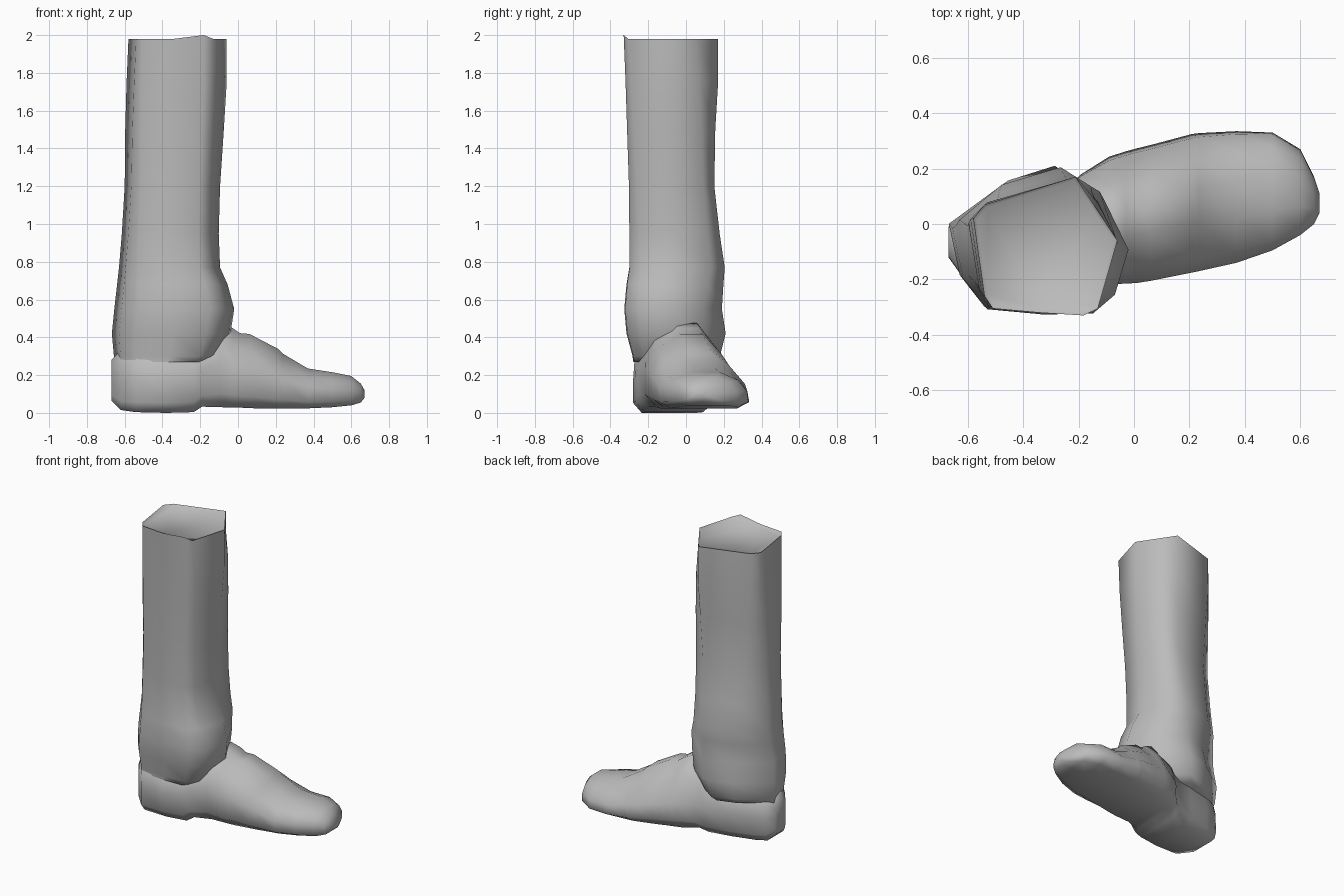
import bpy, bmesh, math

grey = bpy.data.materials.new("boot grey")
grey.diffuse_color = (0.5, 0.5, 0.5, 1)


def loft(name, rings):
    """Skin a list of equal-length point rings and cap both ends."""
    bm = bmesh.new()
    vs = [[bm.verts.new(p) for p in ring] for ring in rings]
    n = len(vs[0])
    for a, b in zip(vs, vs[1:]):
        for i in range(n):
            j = (i + 1) % n
            bm.faces.new((a[i], a[j], b[j], b[i]))
    bm.faces.new(vs[0][::-1])
    bm.faces.new(vs[-1])
    bmesh.ops.recalc_face_normals(bm, faces=bm.faces)
    me = bpy.data.meshes.new(name)
    bm.to_mesh(me)
    bm.free()
    me.materials.append(grey)
    ob = bpy.data.objects.new(name, me)
    bpy.context.collection.objects.link(ob)
    bpy.ops.object.select_all(action='DESELECT')
    ob.select_set(True)
    bpy.context.view_layer.objects.active = ob
    bpy.ops.object.shade_smooth_by_angle(angle=math.radians(76))
    return ob


def blend(a, b, t):
    return [(p[0] + (q[0] - p[0]) * t, p[1] + (q[1] - p[1]) * t) for p, q in zip(a, b)]


def fit(pts, x0, x1, y0, y1):
    """Stretch an outline into a bounding rectangle."""
    xs, ys = [p[0] for p in pts], [p[1] for p in pts]
    ax, bx, ay, by = min(xs), max(xs), min(ys), max(ys)
    return [(x0 + (x - ax) / (bx - ax) * (x1 - x0),
             y0 + (y - ay) / (by - ay) * (y1 - y0)) for x, y in pts]


# Leg: five-sided with clipped corners at the top, rounder towards the ankle
five = [(-.575, .02), (-.535, .07), (-.21, .17), (-.135, .055), (-.06, -.06),
        (-.13, -.305), (-.18, -.33), (-.34, -.32), (-.505, -.305), (-.535, -.26)]
ankle = [(-.67, 0), (-.45, .16), (-.28, .215), (-.12, .10), (-.02, -.08),
         (-.07, -.25), (-.15, -.32), (-.33, -.325), (-.54, -.305), (-.63, -.19)]
# z, x min, x max, y min, y max, roundness, bulge of the far front side
levels = [(.27, -.652, -.13, -.279, .15, 1, 0), (.30, -.657, -.09, -.283, .18, 1, 0),
          (.42, -.668, -.04, -.315, .21, 1, .005), (.55, -.655, -.02, -.327, .19, 1, .01),
          (.68, -.64, -.055, -.315, .198, .9, .025), (.77, -.63, -.095, -.30, .205, .75, .032),
          (.95, -.615, -.102, -.30, .178, .6, .035), (1.2, -.60, -.095, -.302, .15, .45, .036),
          (1.5, -.597, -.075, -.312, .155, .25, .027), (1.75, -.59, -.06, -.32, .17, .1, .012),
          (1.98, -.58, -.06, -.33, .17, 0, 0)]
rings = []
for z, x0, x1, y0, y1, t, bulge in levels:
    ring = fit(blend(five, ankle, t), x0, x1, y0, y1)
    ring[3] = (min(ring[3][0] + bulge * .8, x1 - .005), ring[3][1] + bulge * 1.2)
    ring[2] = (ring[2][0] + bulge, ring[2][1])
    rings.append([(x, y, z) for x, y in ring])
# Raised front corner and the slightly sunken cap inside the rim
rings[-1] = [(x, y, z + (.02 if i == 6 else 0)) for i, (x, y, z) in enumerate(rings[-1])]
rings.append([(-.32 + (x + .32) * .95, -.08 + (y + .08) * .95, 1.968)
              for x, y, z in rings[-1]])
loft("boot_leg", rings)

# Foot: box section at the heel, domed section forward of the instep
box = [(.12, 0), (.5, 0), (.88, 0), (1, .15), (1, .5), (.98, .8),
       (.7, 1), (.3, 1), (.02, .8), (0, .5), (0, .15)]
dome = [(.13, 0), (.5, 0), (.86, 0), (1, .16), (.97, .42), (.79, .75),
        (.60, 1), (.36, 1), (.11, .8), (0, .54), (0, .16)]
# x, y min, y max, z min, z max, doming
stations = [(-.67, -.12, -.01, .065, .28, 0), (-.62, -.19, .03, .015, .33, 0),
            (-.54, -.277, .06, .004, .35, 0), (-.38, -.28, .10, 0, .35, 0),
            (-.235, -.268, .14, .004, .37, .2), (-.19, -.255, .18, .033, .42, .5),
            (-.09, -.218, .243, .03, .475, 1), (-.03, -.215, .262, .029, .45, 1),
            (.01, -.213, .273, .028, .422, 1),
            (.06, -.205, .285, .025, .418, 1), (.21, -.175, .325, .022, .34, 1),
            (.235, -.17, .328, .022, .315, .95), (.37, -.14, .335, .024, .235, .75),
            (.50, -.095, .33, .03, .215, .55), (.60, -.04, .27, .04, .195, .5),
            (.65, .0, .17, .055, .155, .5), (.67, .04, .11, .08, .12, .5)]
loft("boot_foot", [[(x, y, z) for y, z in fit(blend(box, dome, t), y0, y1, z0, z1)]
                   for x, y0, y1, z0, z1, t in stations])
